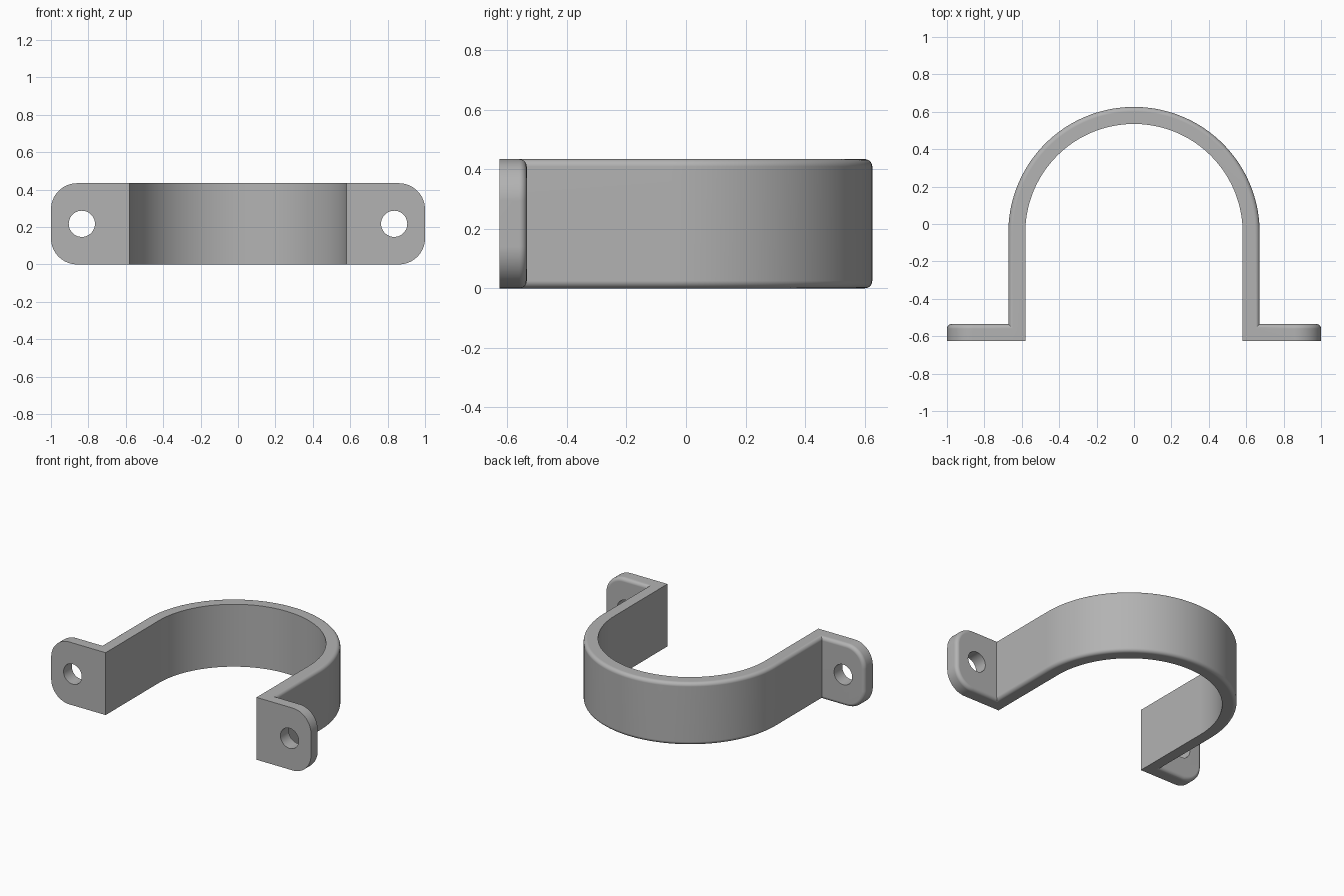
import bpy, bmesh
from math import sin, cos, pi

HEIGHT = 0.434
HALF_DEPTH = 0.626
OUTER, INNER = 0.672, 0.581
THICK = OUTER - INNER
ARC_Y = HALF_DEPTH - OUTER
FILLET = 0.025
CORNER = 0.14
HOLE_X, HOLE_R = 0.835, 0.07
STEPS = 6

cube = bpy.data.objects.get("Cube")
if cube:
    bpy.data.objects.remove(cube, do_unlink=True)

steel = bpy.data.materials.new("grey steel")
steel.use_nodes = True
GREY = (0.45, 0.45, 0.45, 1)
steel.diffuse_color = GREY
steel.node_tree.nodes["Principled BSDF"].inputs["Base Color"].default_value = GREY


def loft(name, rings):
    """Skin a row of closed rings and cap both ends."""
    bm = bmesh.new()
    loops = [[bm.verts.new(p) for p in ring] for ring in rings]
    for a, b in zip(loops, loops[1:]):
        for i in range(len(a)):
            j = (i + 1) % len(a)
            bm.faces.new((a[i], a[j], b[j], b[i]))
    bm.faces.new(loops[0])
    bm.faces.new(loops[-1])
    bmesh.ops.recalc_face_normals(bm, faces=bm.faces)
    mesh = bpy.data.meshes.new(name)
    bm.to_mesh(mesh)
    bm.free()
    mesh.materials.append(steel)
    obj = bpy.data.objects.new(name, mesh)
    bpy.context.collection.objects.link(obj)
    return obj


def arc(cx, cy, r, start, end, steps):
    return [(cx + r * cos(start + (end - start) * i / steps),
             cy + r * sin(start + (end - start) * i / steps)) for i in range(steps + 1)]


# Strap: section (radius, height) with rounded outer edges, swept round a U
section = [(INNER, HEIGHT), (INNER, 0)]
section += arc(OUTER - FILLET, FILLET, FILLET, -pi / 2, 0, STEPS)
section += arc(OUTER - FILLET, HEIGHT - FILLET, FILLET, 0, pi / 2, STEPS)
path = [(1, 0, -HALF_DEPTH)]
path += [(cos(pi * i / 72), sin(pi * i / 72), ARC_Y) for i in range(73)]
path += [(-1, 0, -HALF_DEPTH)]
strap = loft("pipe_strap", [[(r * c, r * s + y, z) for r, z in section] for c, s, y in path])


# Mounting tab: rounded plate with softened back rim
def tab_ring(side, y, inset):
    r = CORNER - inset
    x, low, high = 1 - CORNER, CORNER, HEIGHT - CORNER
    root = INNER + THICK * 0.4
    outline = [(root, HEIGHT - inset), (root, inset)]
    outline += arc(x, low, r, -pi / 2, 0, 16) + arc(x, high, r, 0, pi / 2, 16)
    return [(side * px, y, pz) for px, pz in outline]


def join(tool, operation):
    mod = strap.modifiers.new(operation, "BOOLEAN")
    mod.operation = operation
    mod.solver = "EXACT"
    mod.object = tool
    bpy.ops.object.modifier_apply(modifier=mod.name)
    bpy.data.objects.remove(tool, do_unlink=True)


bpy.ops.object.select_all(action="DESELECT")
bpy.context.view_layer.objects.active = strap
strap.select_set(True)
back = -HALF_DEPTH + THICK
for side in (1, -1):
    rings = [tab_ring(side, -HALF_DEPTH, 0)]
    for i in range(STEPS + 1):
        a = pi / 2 * i / STEPS
        rings.append(tab_ring(side, back - FILLET * (1 - sin(a)), FILLET * (1 - cos(a))))
    join(loft("mounting_tab", rings), "UNION")

# Screw holes
for side in (1, -1):
    circle = arc(side * HOLE_X, HEIGHT / 2, HOLE_R, 0, 2 * pi, 40)[:-1]
    ends = (-HALF_DEPTH - 0.1, back + 0.1)
    join(loft("screw_hole", [[(x, y, z) for x, z in circle] for y in ends]), "DIFFERENCE")

# Smooth curves, crisp edges, flat faces kept flat
bpy.ops.object.shade_smooth_by_angle()
normals = strap.modifiers.new("flat_faces", "WEIGHTED_NORMAL")
normals.keep_sharp = True
